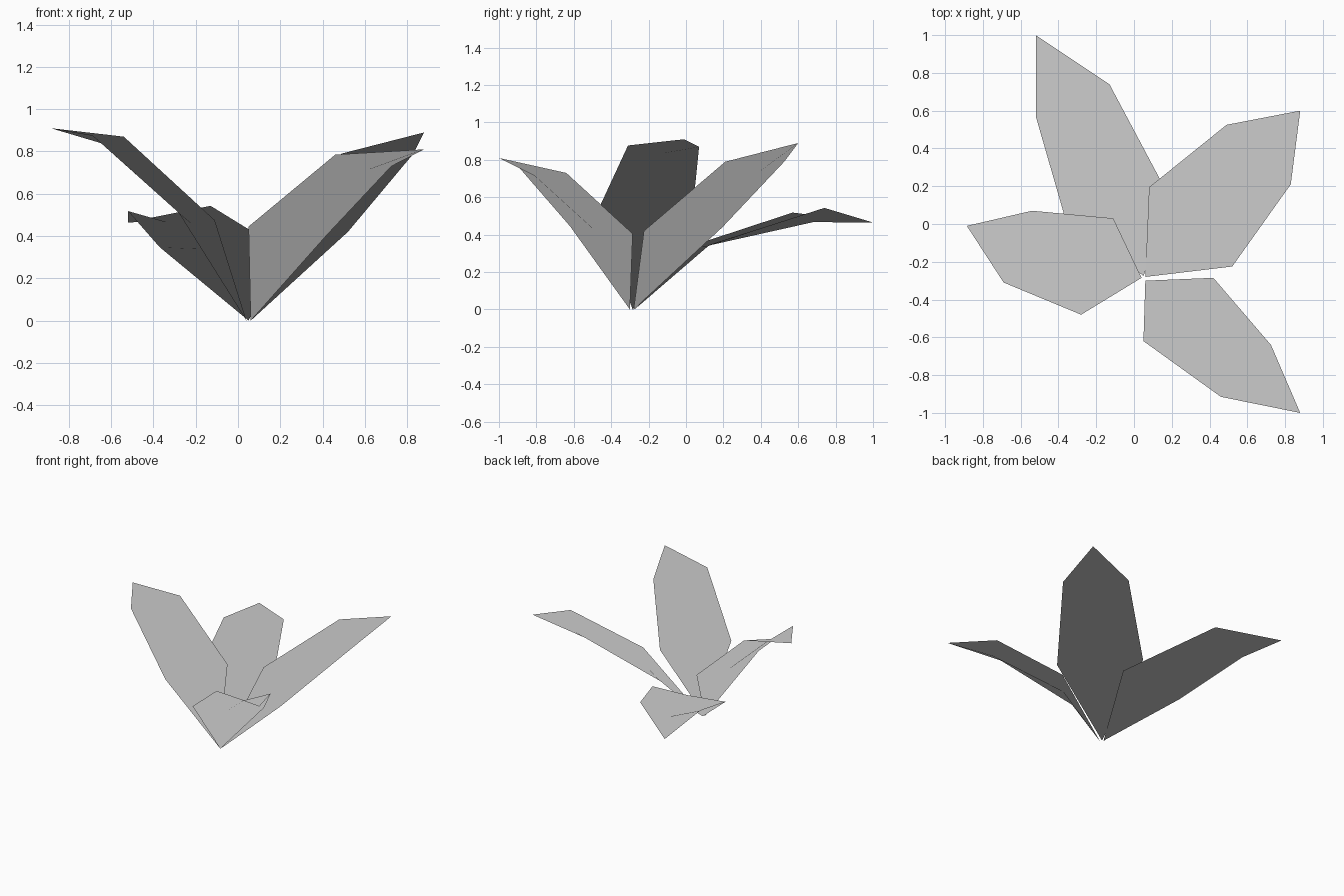
import bpy
import bmesh
from mathutils import Vector

default_cube = bpy.data.objects.get("Cube")
if default_cube:
    bpy.data.objects.remove(default_cube, do_unlink=True)


def make_material(name, colour):
    material = bpy.data.materials.new(name)
    material.use_nodes = True
    material.diffuse_color = colour
    shader = next(n for n in material.node_tree.nodes if n.type == 'BSDF_PRINCIPLED')
    shader.inputs["Base Color"].default_value = colour
    return material


def make_leaf(name, midrib, edges, material):
    """Thin leaf creased along its midrib.

    The midrib runs base, low, high, tip. Each edge has a low and a high
    point; the first edge lies clockwise of the midrib from above.
    """
    bm = bmesh.new()
    base, low, high, tip = [bm.verts.new(p) for p in midrib]
    for edge, flip in zip(edges, (False, True)):
        edge_low, edge_high = [bm.verts.new(p) for p in edge]
        for corners in ((base, edge_low, low),
                        (low, edge_low, edge_high, high),
                        (high, edge_high, tip)):
            face = bm.faces.new(corners[::-1] if flip else corners)
            face.smooth = True
    mesh = bpy.data.meshes.new(name)
    bm.to_mesh(mesh)
    bm.free()

    # Foliage normals: upright with a slight lean outwards along the leaf
    lean = Vector(midrib[3]) - Vector(midrib[0])
    lean.z = 0
    normal = (Vector((0, 0, 1)) + lean.normalized() * 0.02).normalized()
    mesh.normals_split_custom_set_from_vertices([normal] * len(mesh.vertices))

    mesh.materials.append(material)
    leaf = bpy.data.objects.new(name, mesh)
    bpy.context.collection.objects.link(leaf)
    return leaf


leaf_grey = make_material("leaf grey", (0.604, 0.604, 0.604, 1))

# Four leaves spreading from one root point: midrib, then the two edges
leaves = {
    "back_left_leaf": (
        [(0.06, -0.28, 0), (0.3, 0.01, 0.395), (0.66, 0.39, 0.735), (0.88, 0.6, 0.89)],
        [[(0.52, -0.225, 0.42), (0.83, 0.21, 0.79)],
         [(0.08, 0.195, 0.44), (0.49, 0.525, 0.79)]]),
    "front_left_leaf": (
        [(0.06, -0.3, 0), (0.25, -0.48, 0.415), (0.62, -0.81, 0.715), (0.88, -1, 0.81)],
        [[(0.05, -0.62, 0.445), (0.46, -0.915, 0.785)],
         [(0.42, -0.285, 0.405), (0.725, -0.64, 0.73)]]),
    "right_leaf": (
        [(0.04, -0.285, 0), (-0.22, -0.22, 0.46), (-0.64, -0.115, 0.837), (-0.885, -0.01, 0.91)],
        [[(-0.11, 0.03, 0.475), (-0.54, 0.07, 0.87)],
         [(-0.28, -0.48, 0.51), (-0.69, -0.31, 0.877)]]),
    "back_right_leaf": (
        [(0.05, -0.275, 0), (-0.08, 0.09, 0.335), (-0.34, 0.68, 0.467), (-0.52, 1, 0.465)],
        [[(0.2, 0.12, 0.34), (-0.13, 0.74, 0.543)],
         [(-0.37, 0.05, 0.347), (-0.52, 0.57, 0.518)]]),
}
for leaf_name, (leaf_midrib, leaf_edges) in leaves.items():
    make_leaf(leaf_name, leaf_midrib, leaf_edges, leaf_grey)
